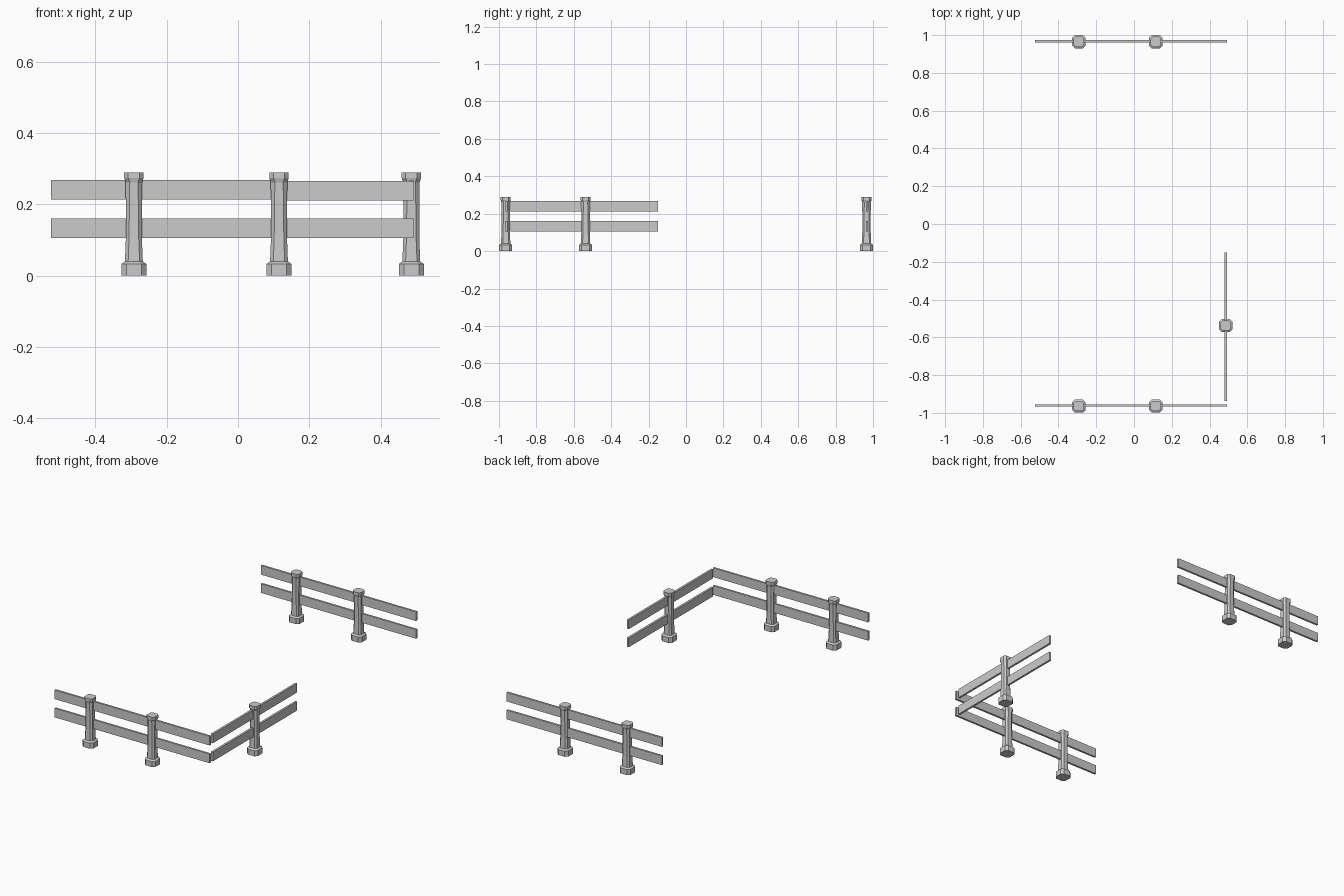
import bpy, bmesh

if "Cube" in bpy.data.objects:
    bpy.data.objects.remove(bpy.data.objects["Cube"])

# post cross-sections: (z, half width, corner chamfer)
SECTIONS = [(0, .035, .014), (.033, .035, .014), (.040, .025, .009),
            (.105, .0225, .009), (.20, .0225, .010), (.262, .0235, .012),
            (.274, .027, .011), (.290, .027, .011)]


def finish(bm, name):
    bmesh.ops.recalc_face_normals(bm, faces=bm.faces)
    mesh = bpy.data.meshes.new(name)
    bm.to_mesh(mesh)
    bm.free()
    obj = bpy.data.objects.new(name, mesh)
    bpy.context.collection.objects.link(obj)
    return obj


def post(name, x, y):
    bm = bmesh.new()
    rings = []
    for z, h, c in SECTIONS:
        k = h - c
        pts = [(h, -k), (h, k), (k, h), (-k, h), (-h, k), (-h, -k), (-k, -h), (k, -h)]
        rings.append([bm.verts.new((px, py, z)) for px, py in pts])
    for a, b in zip(rings, rings[1:]):
        for i in range(8):
            j = (i + 1) % 8
            bm.faces.new((a[i], a[j], b[j], b[i]))
    bm.faces.new(rings[0])
    bm.faces.new(rings[-1])
    finish(bm, name).location = (x, y, 0)


def rail(name, x0, x1, y0, y1, z0, z1):
    bm = bmesh.new()
    bmesh.ops.create_cube(bm, size=1)
    lo, hi = (x0, y0, z0), (x1, y1, z1)
    for v in bm.verts:
        v.co = [lo[i] if v.co[i] < 0 else hi[i] for i in range(3)]
    finish(bm, name)


T = .006  # half rail thickness

# front and back fences, each rail in two lengths meeting at the second post
for side, y, ry in (("front", -.964, -.961), ("back", .965, .968)):
    for i, x in enumerate((-.292, .115)):
        post(f"{side}_post_{i + 1}", x, y)
    for row, z, drop in (("upper", .214, .003), ("lower", .106, 0)):
        rail(f"{side}_{row}_rail_left", -.524, .115, ry - T, ry + T, z, z + .054)
        rail(f"{side}_{row}_rail_right", .115, .492, ry - T, ry + T,
             z - drop, z + .054 - drop)

# right side fence
post("side_post", .486, -.537)
for row, z in (("upper", .213), ("lower", .106)):
    rail(f"side_{row}_rail", .486 - T, .486 + T, -.938, -.150, z, z + .054)
